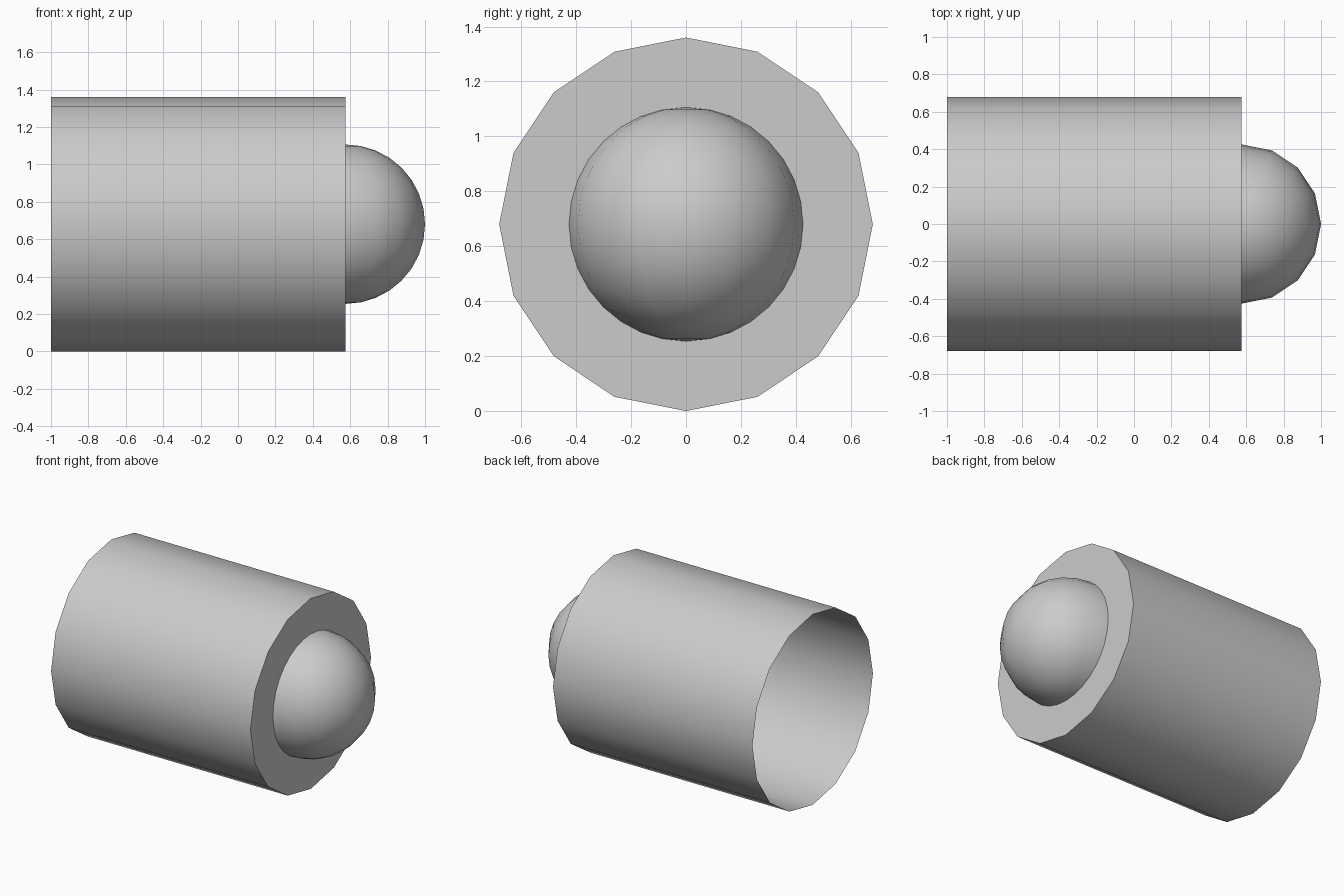
import bpy, bmesh
from math import pi, radians
from mathutils import Matrix

if "Cube" in bpy.data.objects:
    bpy.data.objects.remove(bpy.data.objects["Cube"])

R, DOME_R = 0.68, 0.426
X_BACK, X_CAP = -1.0, 0.574


def finish(bm, name):
    mesh = bpy.data.meshes.new(name)
    bm.to_mesh(mesh)
    bm.free()
    ob = bpy.data.objects.new(name, mesh)
    bpy.context.collection.objects.link(ob)
    bpy.ops.object.select_all(action='DESELECT')
    ob.select_set(True)
    bpy.context.view_layer.objects.active = ob
    bpy.ops.object.shade_smooth_by_angle(angle=radians(30))
    return ob


# Sixteen-sided barrel lying along x, open at the back, capped at the front
bm = bmesh.new()
place = Matrix.Translation(((X_BACK + X_CAP) / 2, 0, R)) @ Matrix.Rotation(pi / 2, 4, 'Y')
bmesh.ops.create_cone(bm, cap_ends=True, segments=16, radius1=R, radius2=R,
                      depth=X_CAP - X_BACK, matrix=place)
bm.normal_update()
back = [f for f in bm.faces if f.normal.x < -0.9]
bmesh.ops.delete(bm, geom=back, context='FACES_ONLY')
finish(bm, "barrel")

# Half sphere sitting on the front cap, poles along z
bm = bmesh.new()
bmesh.ops.create_uvsphere(bm, u_segments=16, v_segments=16, radius=DOME_R,
                          matrix=Matrix.Translation((X_CAP, 0, R)))
hidden = [f for f in bm.faces if f.calc_center_median().x < X_CAP]
bmesh.ops.delete(bm, geom=hidden, context='FACES')
finish(bm, "dome")
